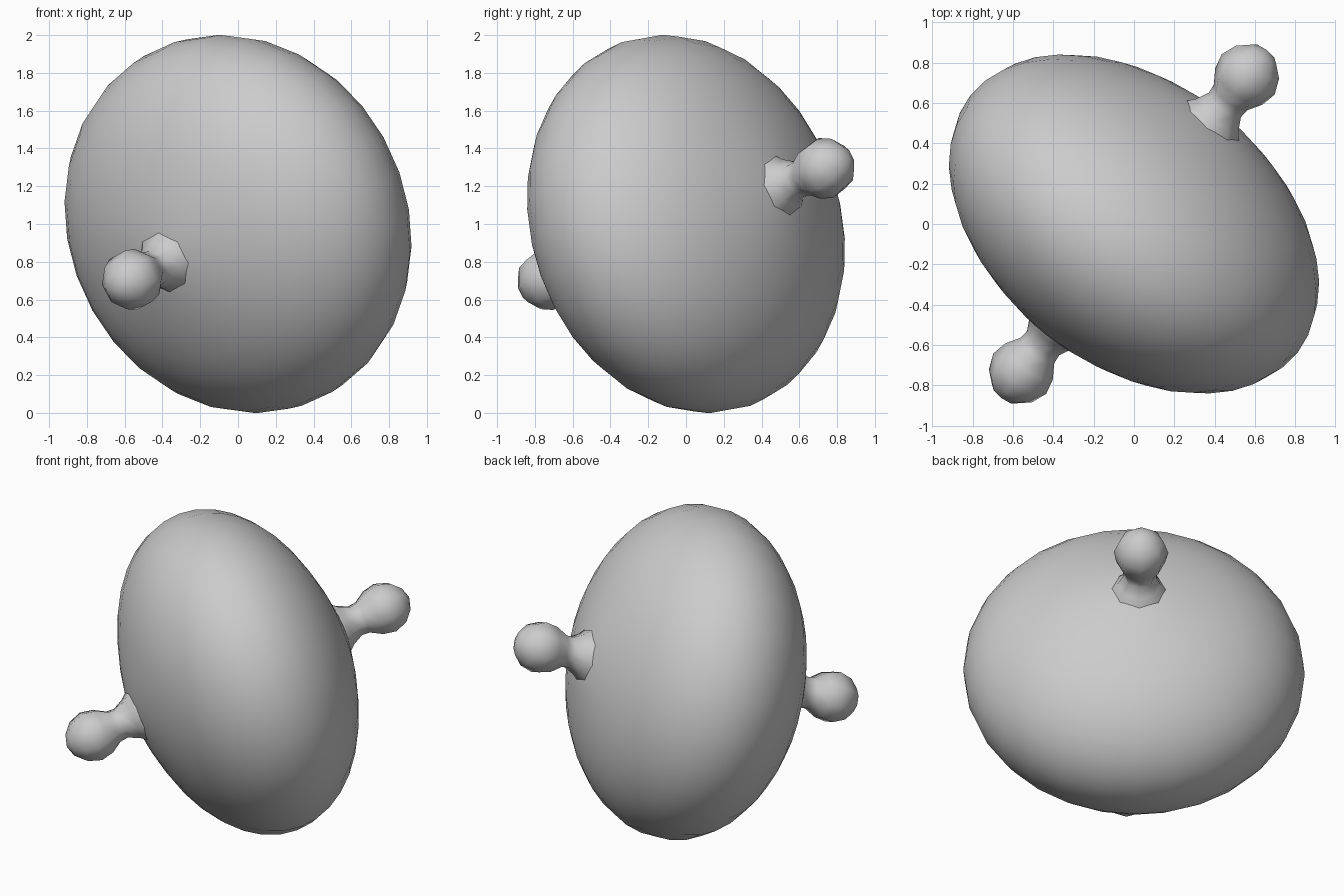
import bpy, bmesh, math
from mathutils import Vector, Matrix

if "Cube" in bpy.data.objects:
    bpy.data.objects.remove(bpy.data.objects["Cube"])

CENTRE = Vector((0, 0, 1))


def frame(axis):
    """Rotation whose local z follows the axis and whose local x is horizontal."""
    n = Vector(axis).normalized()
    u = Vector((-n.y, n.x, 0)).normalized()
    v = n.cross(u)
    return Matrix((u, v, n)).transposed().to_4x4()


def finish(name, bm, matrix):
    bm.transform(matrix)
    bmesh.ops.recalc_face_normals(bm, faces=bm.faces)
    for f in bm.faces:
        f.smooth = True
    mesh = bpy.data.meshes.new(name)
    bm.to_mesh(mesh)
    bm.free()
    ob = bpy.data.objects.new(name, mesh)
    bpy.context.collection.objects.link(ob)
    return ob


# Body: flattened, tilted ellipsoid, swelling slightly towards the knobs
bm = bmesh.new()
bmesh.ops.create_uvsphere(bm, u_segments=28, v_segments=20, radius=1)
for v in bm.verts:
    r = math.hypot(v.co.x, v.co.y)
    v.co.z *= 1 + 0.04 * max(0, 1 - r / 0.4)
finish("body", bm, Matrix.Translation(CENTRE) @ frame((0.6, 0.76, 0.257))
       @ Matrix.Diagonal((1.033, 1.021, 0.67, 1)))

# Knobs: flared neck and round end, (distance along axis, radius)
PROFILE = [(0.62, 0.19), (0.675, 0.165), (0.715, 0.132), (0.78, 0.10), (0.83, 0.105),
           (0.90, 0.148), (0.98, 0.165), (1.06, 0.135), (1.115, 0.075), (1.14, 0.0)]


def knob(name, axis):
    bm = bmesh.new()
    verts = [bm.verts.new((r, 0, t)) for t, r in PROFILE]
    edges = [bm.edges.new(p) for p in zip(verts, verts[1:])]
    bmesh.ops.spin(bm, geom=verts + edges, cent=(0, 0, 0), axis=(0, 0, 1),
                   angle=math.tau, steps=8)
    bmesh.ops.remove_doubles(bm, verts=bm.verts, dist=1e-4)
    return finish(name, bm, Matrix.Translation(CENTRE) @ frame(axis))


KNOB_AXIS = Vector((0.58, 0.76, 0.305))
knob("back_knob", KNOB_AXIS)
knob("front_knob", -KNOB_AXIS)
